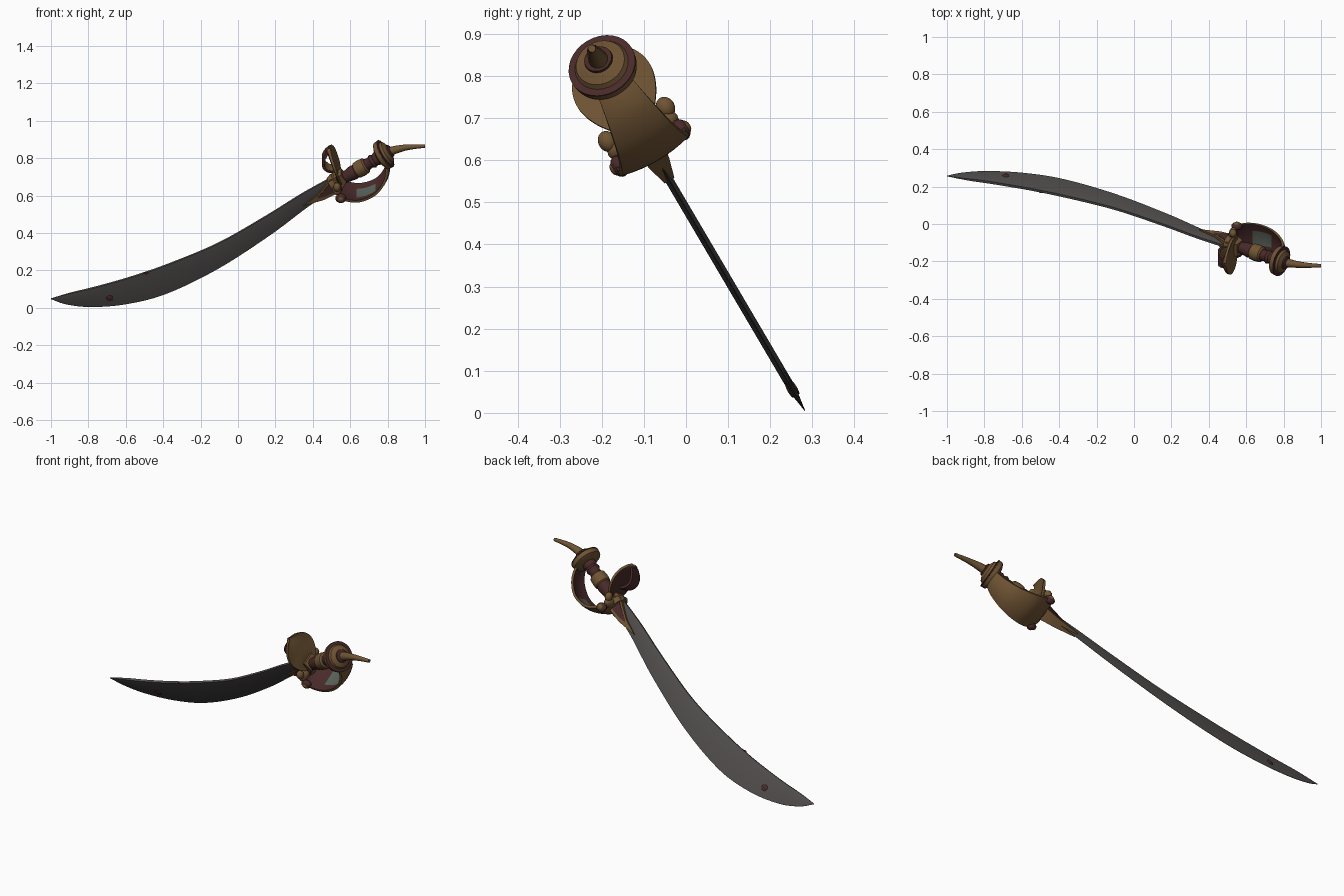
import bpy, bmesh, math
from mathutils import Matrix, Vector

if "Cube" in bpy.data.objects:
    bpy.data.objects.remove(bpy.data.objects["Cube"])

# Sword plane: a = world x, b = up in the tilted plane, c = plane normal
A, W, N = Vector((1, 0, 0)), Vector((0, -.507, .862)), Vector((0, -.862, -.507))
FRAME = Matrix((A, W, N)).transposed().to_4x4()
FRAME.translation = N * -.246


def mat(name, col):
    m = bpy.data.materials.new(name)
    m.diffuse_color = (*col, 1)
    m.use_nodes = True
    m.node_tree.nodes["Principled BSDF"].inputs["Base Color"].default_value = m.diffuse_color
    return m


STEEL = mat("dark steel", (.085, .078, .076))
BRONZE = mat("aged bronze", (.16, .088, .034))
RED = mat("dark red", (.065, .023, .022))
GREEN = mat("grey green", (.10, .12, .10))


def finish(bm, name, mats, angle=35):
    bmesh.ops.recalc_face_normals(bm, faces=bm.faces)
    bm.transform(FRAME)
    me = bpy.data.meshes.new(name)
    bm.to_mesh(me)
    bm.free()
    ob = bpy.data.objects.new(name, me)
    bpy.context.collection.objects.link(ob)
    for m in mats:
        me.materials.append(m)
    bpy.ops.object.select_all(action='DESELECT')
    ob.select_set(True)
    bpy.context.view_layer.objects.active = ob
    bpy.ops.object.shade_smooth_by_angle(angle=math.radians(angle))
    return ob


def spline(pts, n):
    """Smooth curve through tuples of any length."""
    p = [Vector(q) for q in pts]
    p = [2 * p[0] - p[1]] + p + [2 * p[-1] - p[-2]]
    out = []
    for i in range(1, len(p) - 2):
        for k in range(n):
            t = k / n
            out.append(.5 * (2 * p[i] + (p[i+1] - p[i-1]) * t
                             + (2*p[i-1] - 5*p[i] + 4*p[i+1] - p[i+2]) * t*t
                             + (3*p[i] - p[i-1] - 3*p[i+1] + p[i+2]) * t**3))
    return out + [p[-2]]


def loft(bm, rings, rule=None):
    vs = [[bm.verts.new(v) for v in r] for r in rings]
    n = len(vs[0])
    for i in range(len(vs) - 1):
        for j in range(n):
            f = bm.faces.new((vs[i][j], vs[i][(j+1) % n], vs[i+1][(j+1) % n], vs[i+1][j]))
            if rule:
                f.material_index = rule(i, j)
    bm.faces.new(vs[0])
    bm.faces.new(vs[-1])


def ribbon(name, pts, thick, camber, mats, rule=None, n=6, m=8):
    """Curved plate: pts = (a, b, half width); mats[0] left of the path, mats[1] right."""
    path = spline(pts, n)
    rings = []
    for i, p in enumerate(path):
        d = path[min(i+1, len(path)-1)] - path[max(i-1, 0)]
        nv = Vector((-d[1], d[0], 0)).normalized()
        row = []
        for side in (1, -1):
            for k in range(m + 1):
                t = (2 * k / m - 1) * side
                row.append(Vector((p[0], p[1], t * p[2])) + nv * (side * thick / 2 + camber * t * t))
        rings.append(row)
    bm = bmesh.new()
    loft(bm, rings, rule or (lambda i, j: 0 if j < m else 1))
    return finish(bm, name, mats)


def tube(name, pts, material, sides=20):
    """Round sweep: pts = (a, b, radius)."""
    rings = []
    for i, p in enumerate(pts):
        d = pts[min(i+1, len(pts)-1)] - pts[max(i-1, 0)]
        nv = Vector((-d[1], d[0], 0)).normalized()
        rings.append([Vector((p[0], p[1], 0)) + p[2] * (nv * math.cos(q) + Vector((0, 0, 1)) * math.sin(q))
                      for q in (2 * math.pi * k / sides for k in range(sides))])
    bm = bmesh.new()
    loft(bm, rings)
    return finish(bm, name, [material])


def turned(name, prof, material, sides=32):
    """Lathe on the grip axis: prof = (distance, radius)."""
    ca, sa = math.cos(math.radians(34.3)), math.sin(math.radians(34.3))
    rings = []
    for s, r in prof:
        rings.append([Vector((.5 + s*ca - sa*r*math.cos(q), .615 + s*sa + ca*r*math.cos(q), r*math.sin(q)))
                      for q in (2 * math.pi * k / sides for k in range(sides))])
    bm = bmesh.new()
    loft(bm, rings)
    return finish(bm, name, [material])


def blob(name, loc, size, material):
    bm = bmesh.new()
    bmesh.ops.create_uvsphere(bm, u_segments=16, v_segments=10, radius=1,
                              matrix=Matrix.Translation(loc) @ Matrix.Diagonal((*size, 1)))
    return finish(bm, name, [material])


# Blade: (spine a, spine b, edge a, edge b)
secs = spline([(-1, -.086, -1, -.09), (-.9, -.054, -.92, -.122), (-.75, -.012, -.79, -.139),
               (-.55, .055, -.60, -.122), (-.35, .137, -.38, -.056), (-.1, .26, -.1, .102),
               (.15, .425, .18, .313), (.34, .562, .38, .487), (.5, .665, .53, .597)], 6)
rings = []
for i, s in enumerate(secs):
    th = .010 * min(1, .15 + i / 10)
    at = lambda t, c: Vector((s[0] + (s[2]-s[0])*t, s[1] + (s[3]-s[1])*t, c))
    rings.append([at(0, th*.7), at(.45, th), at(1, .0008), at(1, -.0008), at(.45, -th), at(0, -th*.7)])
bm = bmesh.new()
loft(bm, rings)
finish(bm, "blade", [STEEL], 20)

# Red marks on the blade
for sgn in (1, -1):
    blob("blade_gem", (-.685, -.08, sgn * .008), (.018, .018, .004), RED)
blob("blade_spine_mark", (-.49, .074, .006), (.018, .007, .003), RED)

# Langets hugging the blade, with red inlays
outline = [(.35, .495), (.42, .56), (.455, .61), (.49, .665), (.55, .70), (.58, .66), (.55, .60), (.46, .54)]


def plate(name, scale, extra, material):
    bm = bmesh.new()
    rings = []
    for sgn in (-1, 1):
        rings.append([Vector((.48 + (a-.48)*scale, .60 + (b-.60)*scale,
                              sgn * (.013 + extra + max(0, a-.36)*.13))) for a, b in outline])
    loft(bm, rings)
    return finish(bm, name, [material], 30)


plate("langet", 1, 0, BRONZE)
plate("langet_inlay", .6, .004, RED)

# Grip, bands and pommel disc
turned("guard_collar", [(0, .03), (.005, .05), (.035, .052), (.05, .04), (.06, .03)], BRONZE)
turned("lower_grip", [(.05, .034), (.08, .03), (.11, .034), (.14, .04), (.17, .036)], RED)
turned("grip_band", [(.158, .036), (.165, .044), (.19, .046), (.22, .043), (.228, .034)], BRONZE)
turned("upper_grip", [(.22, .032), (.25, .03), (.265, .038), (.28, .032), (.295, .038), (.32, .034)], RED)
turned("pommel_disc", [(.305, .03), (.312, .06), (.322, .078), (.332, .081), (.345, .081), (.349, .074),
                       (.352, .066), (.364, .06), (.373, .042), (.377, .034)], BRONZE)
turned("pommel_ring", [(.37, .036), (.383, .034), (.387, .026)], RED)
turned("pommel_rim", [(.342, .074), (.346, .0825), (.35, .0825), (.352, .074)], RED)

# Curved tail behind the pommel
tube("pommel_tail", spline([(.80, .818, .026), (.845, .837, .021), (.91, .852, .015), (1, .859, .009)], 6), BRONZE, 14)

# Knuckle shell: red inside with a green inlay, bronze outside
ribbon("knuckle_shell",
       [(.51, .605, .05), (.56, .572, .092), (.65, .558, .09), (.74, .595, .076),
        (.795, .67, .06), (.807, .745, .047), (.785, .785, .04)], .014, .012, [RED, BRONZE, GREEN],
       lambda i, j: 2 if 11 <= i <= 17 and 2 <= j <= 5 else (0 if j < 8 else 1))

# Upper leaf-shaped guard and its back scroll
ribbon("guard_leaf",
       [(.535, .645, .045), (.525, .70, .085), (.51, .75, .1), (.495, .795, .088), (.48, .83, .05), (.474, .845, .012)],
       .014, -.014, [RED, BRONZE])
ribbon("guard_scroll",
       [(.478, .83, .03), (.458, .79, .04), (.458, .75, .04), (.48, .725, .038), (.51, .715, .03)],
       .014, 0, [BRONZE, RED])

# Rolled lobes at the sides of the guard
for sgn in (1, -1):
    blob("leaf_lobe", (.53, .65, sgn * .08), (.02, .026, .022), BRONZE)
    blob("shell_lobe", (.55, .585, sgn * .085), (.03, .027, .02), RED)
    blob("shell_lobe_cap", (.55, .585, sgn * .097), (.017, .017, .012), BRONZE)
    blob("guard_arm", (.53, .62, sgn * .045), (.025, .028, .05), BRONZE)
